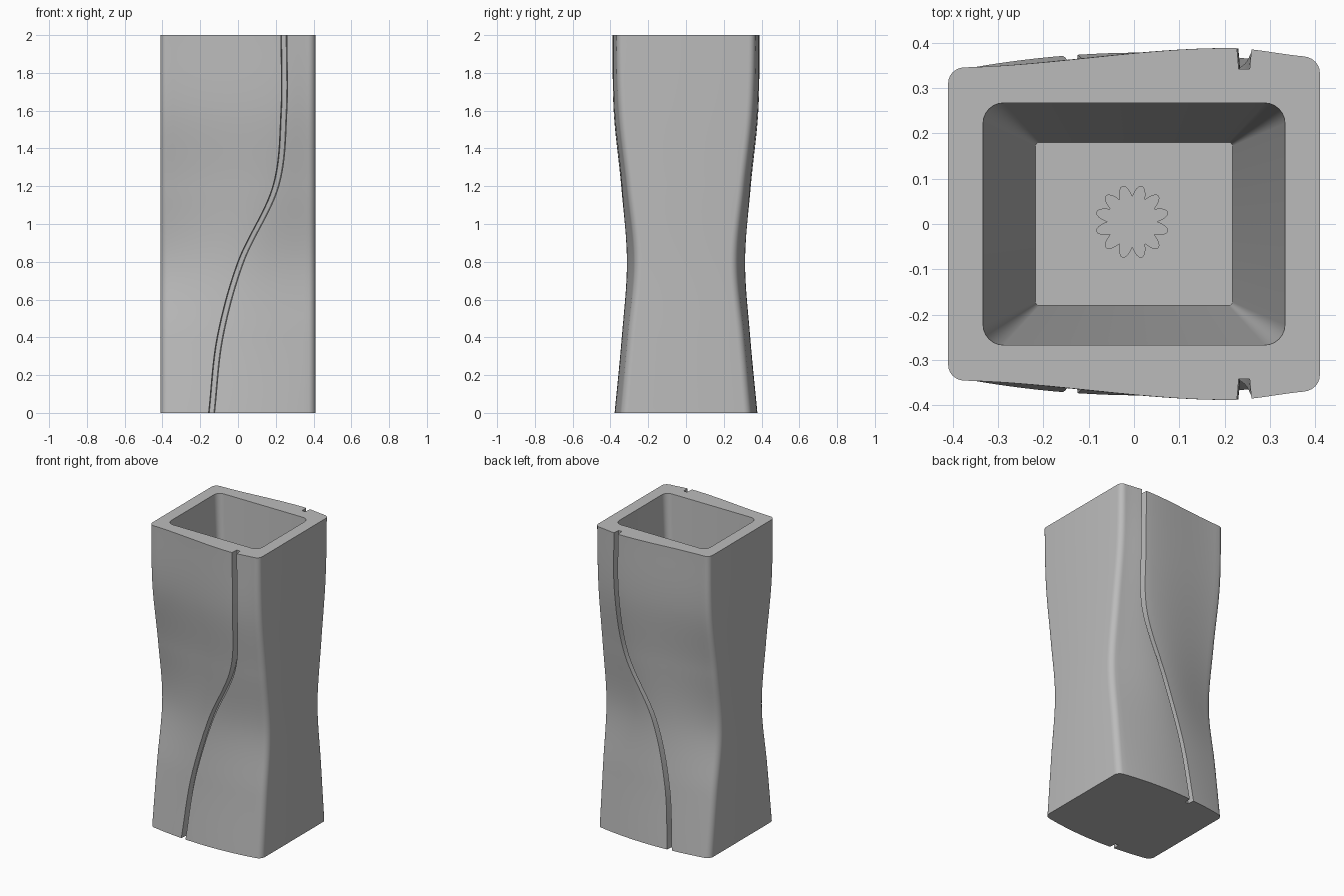
import bpy, bmesh, math

cube = bpy.data.objects.get("Cube")
if cube:
    bpy.data.objects.remove(cube)

HALF_X, CORNER = 0.41, 0.035
GROOVE_W, GROOVE_D = 0.016, 0.045
STEP, ROWS, FLOOR_Z = 0.4, 64, 0.1

# Shape rows every STEP in height: groove x, crest x, left depth, crest depth, right depth
KEYS = [(-.14, .02, .335, .378, .34),
        (-.095, .03, .285, .34, .305),
        (.015, .05, .23, .313, .27),
        (.2, .15, .275, .343, .31),
        (.243, .2, .335, .383, .355),
        (.243, .21, .345, .388, .368)]


def shape_at(z):
    """Smooth spline through the shape rows."""
    i = min(int(z / STEP), len(KEYS) - 2)
    t = z / STEP - i
    p1, p2 = KEYS[i], KEYS[i + 1]
    p0 = KEYS[i - 1] if i else [2 * a - b for a, b in zip(p1, p2)]
    p3 = KEYS[min(i + 2, len(KEYS) - 1)]
    return [b + .5 * t * (c - a + t * (2 * a - 5 * b + 4 * c - d + t * (3 * (b - c) + d - a)))
            for a, b, c, d in zip(p0, p1, p2, p3)]


def outer_ring(z):
    groove, crest, left, peak, right = shape_at(z)

    def depth(x):
        t = (x + HALF_X) / (crest + HALF_X) if x < crest else (HALF_X - x) / (HALF_X - crest)
        s_curve, bow = t * t * (3 - 2 * t), 1 - (1 - t) ** 2
        k = z / 2
        edge = left if x < crest else right
        return edge + (peak - edge) * (k * s_curve + (1 - k) * bow)

    def corner(side):
        pts = []
        for j in range(7):
            a = math.pi / 2 * j / 6
            x = side * (HALF_X - CORNER * (1 - math.cos(a)))
            pts.append((x, depth(x) - CORNER * (1 - math.sin(a))))
        return pts

    def span(a, b, n):
        xs = [a + (b - a) * j / n for j in range(1, n)]
        return [(x, depth(x)) for x in xs]

    lo, hi = groove - GROOVE_W, groove + GROOVE_W
    inner = HALF_X - CORNER
    bed = depth(groove) - GROOVE_D
    notch = [(lo, depth(lo)), (lo + .004, bed), (hi - .004, bed), (hi, depth(hi))]
    side = corner(-1) + span(-inner, lo, 20) + notch + span(hi, inner, 16) + corner(1)[::-1]
    return [(x, -y, z) for x, y in side] + [(x, y, z) for x, y in reversed(side)]


def rounded_rect(hx, hy, r, z):
    pts = []
    for q, (sx, sy) in enumerate([(1, 1), (-1, 1), (-1, -1), (1, -1)]):
        for j in range(7):
            a = math.pi / 2 * (q + j / 6)
            pts.append((sx * (hx - r) + r * math.cos(a), sy * (hy - r) + r * math.sin(a), z))
    return pts


def loft(bm, rings):
    loops = [[bm.verts.new(p) for p in ring] for ring in rings]
    n = len(loops[0])
    for a, b in zip(loops, loops[1:]):
        for i in range(n):
            j = (i + 1) % n
            bm.faces.new((a[i], a[j], b[j], b[i]))
    return loops


def loop_edges(bm, loop):
    return [bm.edges.get((loop[i - 1], loop[i])) for i in range(len(loop))]


def finish(bm, name, mat):
    bmesh.ops.recalc_face_normals(bm, faces=bm.faces)
    mesh = bpy.data.meshes.new(name)
    bm.to_mesh(mesh)
    bm.free()
    obj = bpy.data.objects.new(name, mesh)
    bpy.context.collection.objects.link(obj)
    mesh.materials.append(mat)
    return obj


grey = bpy.data.materials.new("light grey")
grey.use_nodes = True
colour = (.5, .5, .5, 1)
grey.diffuse_color = colour
grey.node_tree.nodes["Principled BSDF"].inputs["Base Color"].default_value = colour

# Vase body: waisted grooved shell, tapered cavity, flat rim, floor and base
bm = bmesh.new()
outer = loft(bm, [outer_ring(2 * i / ROWS) for i in range(ROWS + 1)])
cavity = []
for i in range(13):
    t = i / 12
    cavity.append(rounded_rect(.333 - .116 * t, .267 - .087 * t, .045 - .037 * t,
                               2 - (2 - FLOOR_Z) * t))
hollow = loft(bm, cavity)
bm.faces.new(outer[0])
bm.faces.new(hollow[-1])
bmesh.ops.triangle_fill(bm, use_beauty=True,
                        edges=loop_edges(bm, outer[-1]) + loop_edges(bm, hollow[0]))
body = finish(bm, "vase_body", grey)
bpy.context.view_layer.objects.active = body
body.select_set(True)
bpy.ops.object.shade_smooth_by_angle(angle=math.radians(30))

# Twelve-petal rosette on the cavity floor
bm = bmesh.new()
rings = []
for z in (FLOOR_Z - .002, FLOOR_Z + .004):
    ring = []
    for i in range(96):
        a = math.tau * i / 96
        r = .056 + .026 * abs(math.sin(6 * a))
        ring.append((r * math.cos(a) - .004, r * math.sin(a) + .005, z))
    rings.append(ring)
low, high = loft(bm, rings)
bm.faces.new(low)
bm.faces.new(high)
finish(bm, "floor_rosette", grey)
